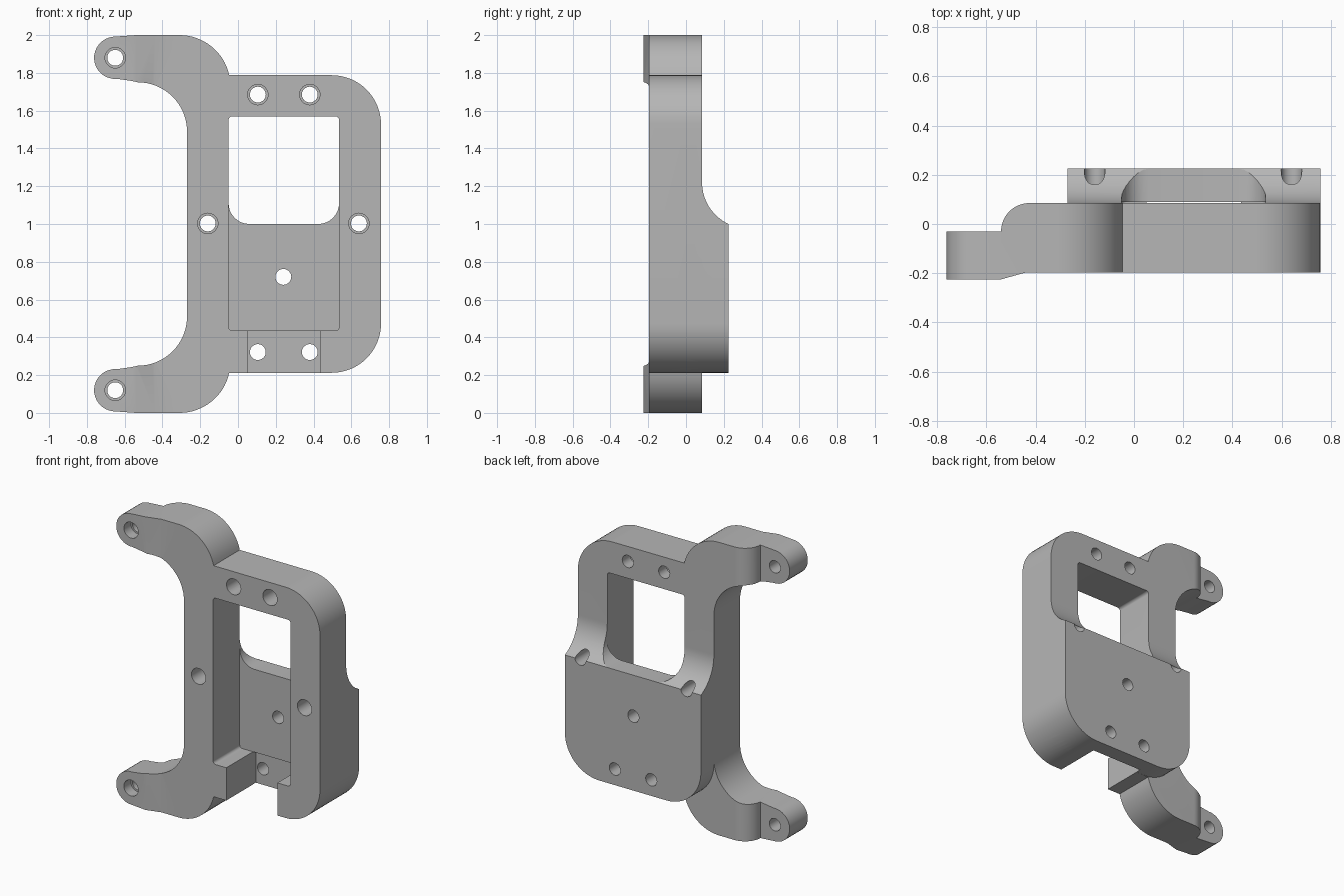
import bpy, bmesh, math

cube = bpy.data.objects.get("Cube")
if cube:
    bpy.data.objects.remove(cube, do_unlink=True)

grey = bpy.data.materials.new("plain_grey")
grey.use_nodes = True
grey.diffuse_color = (0.47, 0.47, 0.47, 1)
grey.node_tree.nodes["Principled BSDF"].inputs["Base Color"].default_value = (0.47, 0.47, 0.47, 1)


def arc(cx, cy, r, a0, a1, n=16):
    """Points on a circular arc, angles in degrees."""
    angles = [math.radians(a0 + (a1 - a0) * i / n) for i in range(n + 1)]
    return [(cx + r * math.cos(a), cy + r * math.sin(a)) for a in angles]


def prism(name, pts, axis, lo, hi):
    """Extrude a flat profile along the named axis from lo to hi."""
    place = {"x": lambda p, t: (t, p[0], p[1]),
             "y": lambda p, t: (p[0], t, p[1]),
             "z": lambda p, t: (p[0], p[1], t)}[axis]
    bm = bmesh.new()
    a = [bm.verts.new(place(p, lo)) for p in pts]
    b = [bm.verts.new(place(p, hi)) for p in pts]
    bm.faces.new(a)
    bm.faces.new(b[::-1])
    n = len(pts)
    for i in range(n):
        j = (i + 1) % n
        bm.faces.new((a[i], b[i], b[j], a[j]))
    bmesh.ops.recalc_face_normals(bm, faces=bm.faces)
    mesh = bpy.data.meshes.new(name)
    bm.to_mesh(mesh)
    bm.free()
    mesh.materials.append(grey)
    ob = bpy.data.objects.new(name, mesh)
    bpy.context.collection.objects.link(ob)
    return ob


def combine(target, tool, operation):
    """Apply a boolean and discard the tool."""
    mod = target.modifiers.new("combine", "BOOLEAN")
    mod.operation = operation
    mod.solver = "EXACT"
    mod.object = tool
    bpy.context.view_layer.objects.active = target
    bpy.ops.object.modifier_apply(modifier=mod.name)
    bpy.data.objects.remove(tool, do_unlink=True)


def rounded_rect(x0, x1, z0, z1, r_low, r_high):
    return (arc(x1 - r_high, z1 - r_high, r_high, 0, 90, 8)
            + arc(x0 + r_high, z1 - r_high, r_high, 90, 180, 8)
            + arc(x0 + r_low, z0 + r_low, r_low, 180, 270, 8)
            + arc(x1 - r_low, z0 + r_low, r_low, 270, 360, 8))


LEFT, RIGHT, BOTTOM = -0.27, 0.757, 0.2125
FRONT, MID, BACK = -0.197, 0.085, 0.225

# Frame and two arms: upper half of the outline, mirrored downwards
upper = (arc(RIGHT - 0.26, 1.5275, 0.26, 0, 90)
         + arc(-0.31, 1.73, 0.27, 12.5, 90)
         + [(-0.54, 2.0)]
         + arc(-0.65, 1.88, 0.112, 95, 275)
         + [(-0.56, 1.757)]
         + arc(-0.53, 1.49, 0.26, 90, 0))
outline = upper + [(x, 2 - z) for x, z in reversed(upper)]
bracket = prism("bracket", outline, "y", -0.4, 0.4)

# Thickness seen from above: thin tabs with a ramp in front and a round shoulder behind
thickness = ([(-0.9, -0.225), (-0.54, -0.225), (-0.44, FRONT), (0.9, FRONT), (0.9, MID)]
             + arc(-0.425, -0.03, 0.115, 90, 180) + [(-0.9, -0.03)])
combine(bracket, prism("thickness", thickness, "z", -0.2, 2.2), "INTERSECT")

# Thicker lower back plate with a cove along its top
r = 0.26
plate = prism("back_plate", [(RIGHT, 1.4), (LEFT, 1.4)]
              + arc(LEFT + r, BOTTOM + r, r, 180, 270)
              + arc(RIGHT - r, BOTTOM + r, r, 270, 360), "y", 0.0, BACK)
cove = ([(0.05, 1.5), (0.05, 1.25)] + arc(0.328, 1.22, 0.243, 180, 244.8)
        + [(0.4, 1.0), (0.4, 1.5)])
combine(plate, prism("cove", cove, "x", -1, 1), "DIFFERENCE")
combine(bracket, plate, "UNION")

# Front pocket, window through the back, and slot through the bottom rim
pocket = rounded_rect(-0.05, 0.535, 0.435, 1.57, 0.02, 0.02)
combine(bracket, prism("pocket", pocket, "y", -0.4, 0.09), "DIFFERENCE")
window = rounded_rect(-0.05, 0.535, 1.0, 1.57, 0.11, 0.02)
combine(bracket, prism("window", window, "y", -0.1, 0.4), "DIFFERENCE")
slot = [(0.05, 0.1), (0.435, 0.1), (0.435, 0.435), (0.05, 0.435)]
combine(bracket, prism("slot", slot, "y", -0.4, 0.12), "DIFFERENCE")

# Screw holes: x, z, depth of the wider front bore (None for a plain hole)
holes = [(-0.65, 1.88, -0.15), (-0.65, 0.12, -0.15),
         (0.105, 1.685, 0.0), (0.38, 1.685, 0.0),
         (-0.16, 1.003, 0.0), (0.64, 1.003, 0.0),
         (0.24, 0.72, None), (0.105, 0.322, None), (0.38, 0.322, None)]
for x, z, bore in holes:
    combine(bracket, prism("hole", arc(x, z, 0.042, 0, 348.75, 31), "y", -0.4, 0.4), "DIFFERENCE")
    if bore is not None:
        combine(bracket, prism("bore", arc(x, z, 0.054, 0, 348.75, 31), "y", -0.4, bore), "DIFFERENCE")

# Smooth curved walls, keep sharp edges
bpy.ops.object.select_all(action="DESELECT")
bracket.select_set(True)
bpy.context.view_layer.objects.active = bracket
bpy.ops.object.shade_smooth_by_angle(angle=math.radians(25))
